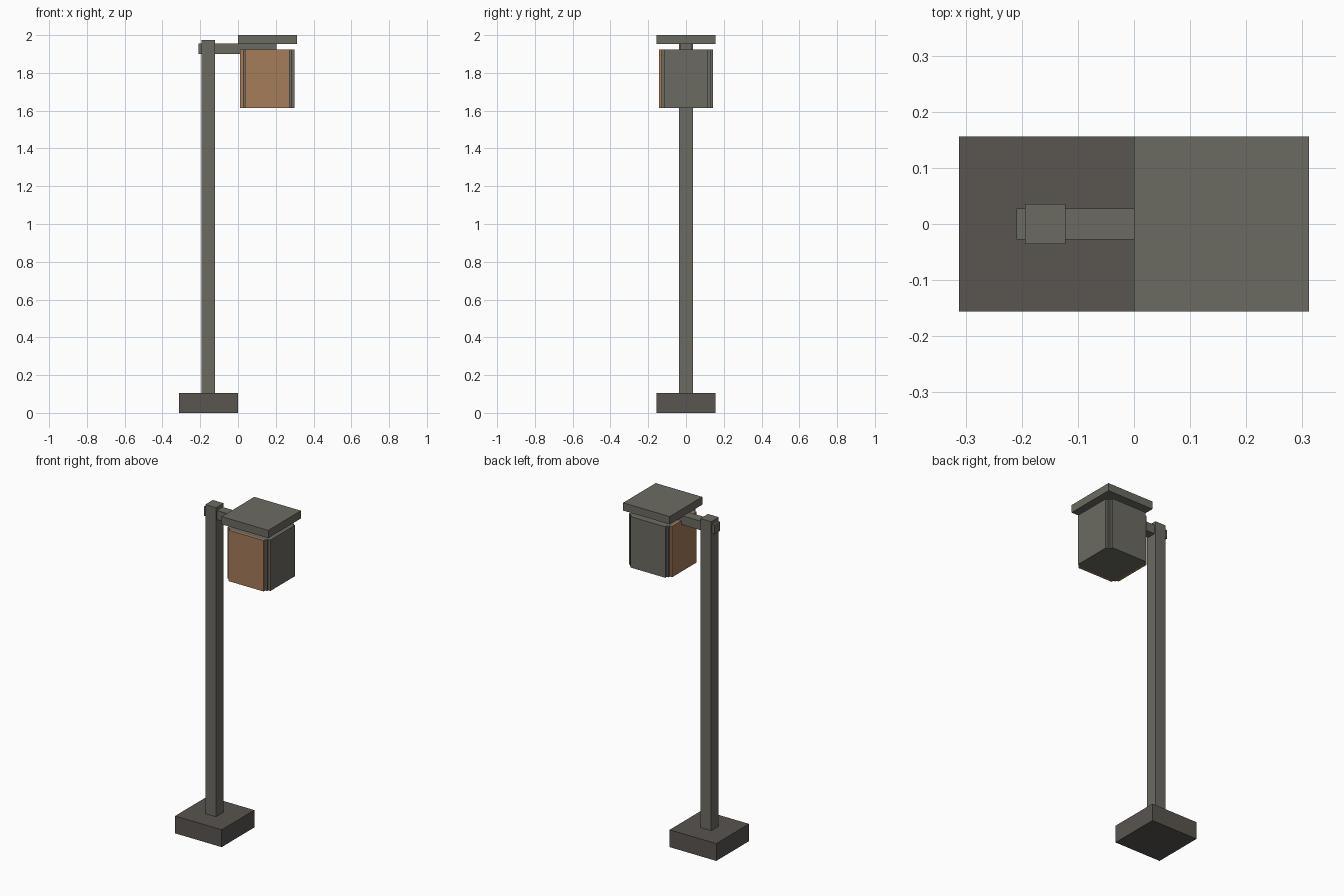
import bpy
import bmesh
from mathutils import Vector

if "Cube" in bpy.data.objects:
    bpy.data.objects.remove(bpy.data.objects["Cube"])


def material(name, rgb):
    m = bpy.data.materials.new(name)
    m.diffuse_color = (*rgb, 1)
    m.use_nodes = True
    m.node_tree.nodes["Principled BSDF"].inputs["Base Color"].default_value = m.diffuse_color
    return m


metal = material("grey_metal", (0.15, 0.145, 0.12))
stone = material("dark_stone", (0.1, 0.09, 0.08))
amber = material("amber_panel", (0.38, 0.2, 0.1))


def box(name, x, y, z, mat):
    """Box from (min, max) ranges on each axis."""
    bm = bmesh.new()
    bmesh.ops.create_cube(bm, size=1)
    for v in bm.verts:
        v.co = Vector([r[0] if c < 0 else r[1] for c, r in zip(v.co, (x, y, z))])
    me = bpy.data.meshes.new(name)
    bm.to_mesh(me)
    bm.free()
    me.materials.append(mat)
    ob = bpy.data.objects.new(name, me)
    bpy.context.collection.objects.link(ob)
    return ob


# Foot, post and arm
box("base", (-0.312, 0), (-0.156, 0.156), (0, 0.105), stone)
box("post", (-0.194, -0.122), (-0.036, 0.036), (0.1, 1.975), metal)
box("arm", (-0.209, 0.203), (-0.028, 0.028), (1.9, 1.955), metal)

# Lantern: roof, core and four raised side panels
cx, core, outer, half = 0.155, 0.129, 0.144, 0.117
z = (1.615, 1.923)
box("roof", (0, 0.312), (-0.156, 0.156), (1.953, 2.0), metal)
box("lantern_core", (cx - core, cx + core), (-core, core), z, metal)
box("front_panel", (cx - half, cx + half), (-outer, -core), z, amber)
box("back_panel", (cx - half, cx + half), (core, outer), z, metal)
box("left_panel", (cx - outer, cx - core), (-half, half), z, amber)
box("right_panel", (cx + core, cx + outer), (-half, half), z, metal)
